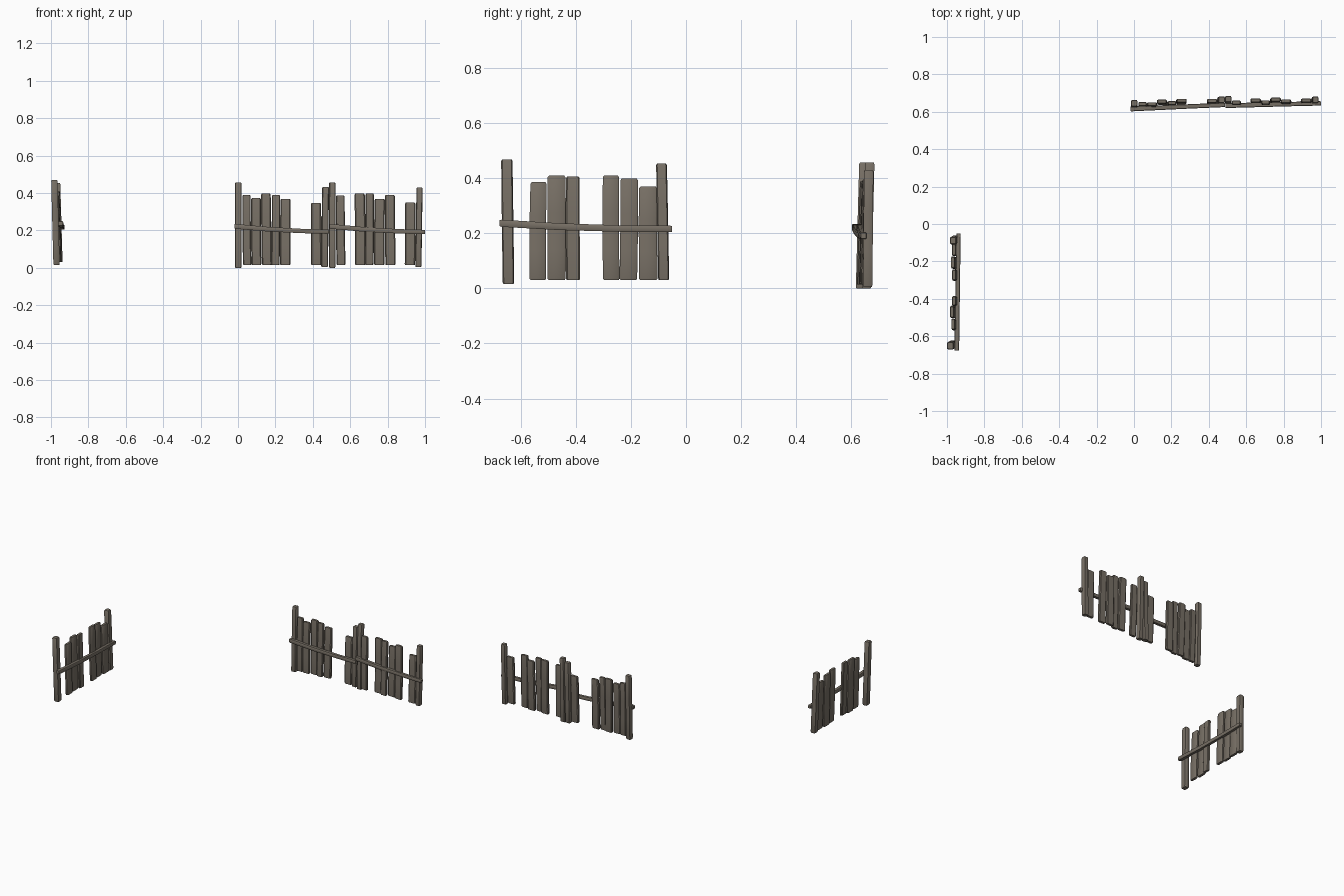
import bpy, bmesh, math, random
from mathutils import Vector

if "Cube" in bpy.data.objects:
    bpy.data.objects.remove(bpy.data.objects["Cube"])

random.seed(4)


def material(name, rgb):
    m = bpy.data.materials.new(name)
    m.diffuse_color = (*rgb, 1)
    m.use_nodes = True
    m.node_tree.nodes["Principled BSDF"].inputs["Base Color"].default_value = m.diffuse_color
    return m


WOOD = material("weathered wood", (0.185, 0.16, 0.13))

# Chamfered rectangle used as the cross-section of every timber
SECTION = [(-1, -.6), (-.8, -1), (.8, -1), (1, -.6), (1, .6), (.8, 1), (-.8, 1), (-1, .6)]


def timber(name, rings, a, b, place):
    """Loft the section through rings of (centre, half size a, half size b)."""
    bm = bmesh.new()
    loops = []
    for c, ha, hb in rings:
        loops.append([bm.verts.new(place(c + a * (p * ha) + b * (q * hb))) for p, q in SECTION])
    n = len(SECTION)
    for l0, l1 in zip(loops, loops[1:]):
        for i in range(n):
            bm.faces.new((l0[i], l0[(i + 1) % n], l1[(i + 1) % n], l1[i]))
    bm.faces.new(loops[0])
    bm.faces.new(loops[-1])
    bmesh.ops.recalc_face_normals(bm, faces=bm.faces)
    me = bpy.data.meshes.new(name)
    bm.to_mesh(me)
    bm.free()
    me.materials.append(WOOD)
    ob = bpy.data.objects.new(name, me)
    bpy.context.collection.objects.link(ob)
    bpy.context.view_layer.objects.active = ob
    ob.select_set(True)
    bpy.ops.object.shade_smooth_by_angle(angle=math.radians(35))
    ob.select_set(False)


U, V, Z = Vector((1, 0, 0)), Vector((0, 1, 0)), Vector((0, 0, 1))


def upright(name, u0, u1, v, z0, z1, hv, lean_u, lean_v, wobble, place):
    """Post or plank standing between u0 and u1, slightly crooked, with eased ends."""
    hu = (u1 - u0) / 2
    rings = []
    e = 0.006 / (z1 - z0)
    for t, s in ((0, .88), (e, 1), (.3, 1), (.65, 1), (1 - e, .98), (1, .82)):
        mid = wobble * math.sin(math.pi * t)
        c = Vector(((u0 + u1) / 2 + lean_u * (t - .5) + mid, v + lean_v * (t - .5), z0 + t * (z1 - z0)))
        rings.append((c, hu * s, hv * s))
    timber(name, rings, U, V, place)


def panel(name, posts, planks, rail, z_base, lean, place):
    for u0, u1, v, z0, z1, lu, lv in posts:
        upright(name + "_post", u0, u1, v, z0, z1, .017, lu, lv, 0, place)
    for u0, u1, v, top in planks:
        upright(name + "_plank", u0, u1, v, z_base, top, .010,
                random.uniform(-.006, .004), lean, random.uniform(-.002, .002), place)
    # thin rail with a slight sag
    p, q, half = Vector(rail[0]), Vector(rail[1]), rail[2]
    rings = []
    for t, s in ((0, .85), (.012, 1), (.35, .95), (.7, .9), (.988, .9), (1, .75)):
        c = p.lerp(q, t) - Z * (.006 * math.sin(math.pi * t))
        rings.append((c, half * s, half * s))
    timber(name + "_rail", rings, V, Z, place)


def back(p):
    return p


def left(p):
    return Vector((-p.y, p.x, p.z))


# Two joined panels along the back
panel("back_left_panel",
      [(-.016, .019, .640, 0, .457, 0, .012), (.447, .484, .662, .005, .432, .006, .004)],
      [(.025, .070, .637, .39), (.071, .124, .636, .372), (.125, .178, .650, .396),
       (.179, .224, .643, .39), (.226, .281, .655, .368), (.390, .446, .654, .347)],
      ((-.02, .615, .222), (.487, .637, .193), .013), .014, .01, back)

panel("back_right_panel",
      [(.487, .521, .662, 0, .457, 0, .012), (.951, .984, .662, .005, .43, .006, .004)],
      [(.525, .573, .645, .387), (.624, .680, .656, .397), (.680, .726, .646, .396),
       (.729, .785, .661, .368), (.786, .840, .652, .39), (.892, .948, .656, .349)],
      ((.488, .633, .222), (1.0, .645, .191), .013), .014, .01, back)

# Single panel on the left side, facing +x
panel("side_panel",
      [(-.669, -.627, .976, .016, .469, -.006, .012), (-.105, -.065, .961, .030, .454, -.008, .012)],
      [(-.567, -.507, .961, .386), (-.503, -.437, .967, .41), (-.436, -.385, .957, .406),
       (-.302, -.242, .957, .41), (-.240, -.176, .963, .40), (-.171, -.104, .957, .37)],
      ((-.677, .948, .237), (-.05, .938, .216), .013), .03, .012, left)
